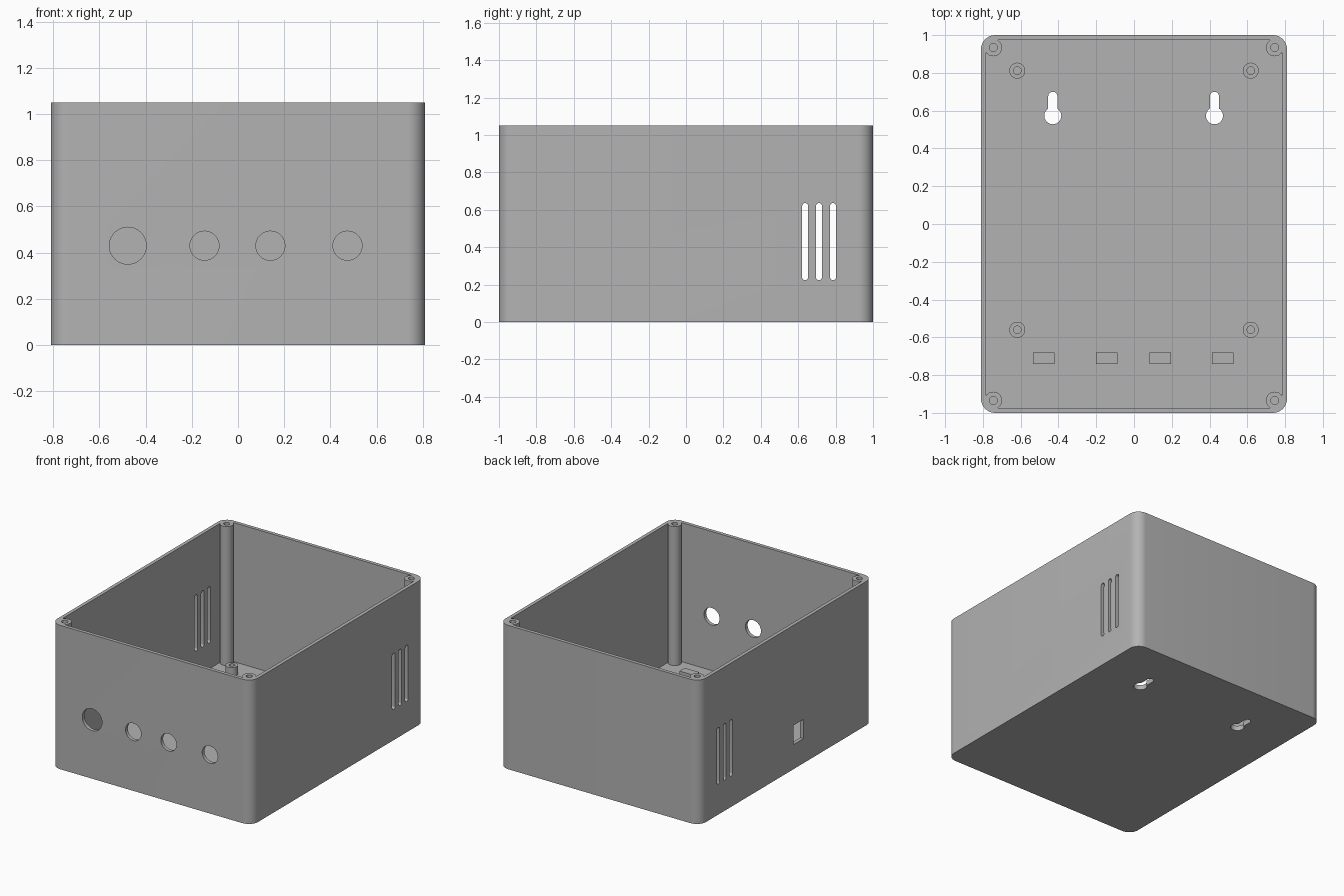
import bpy, bmesh, math

if "Cube" in bpy.data.objects:
    bpy.data.objects.remove(bpy.data.objects["Cube"], do_unlink=True)

W, D, H = 0.81, 1.0, 1.05      # half width, half depth, height
WALL, FLOOR = 0.026, 0.036

plastic = bpy.data.materials.new("grey plastic")
plastic.use_nodes = True
colour = (0.45, 0.45, 0.45, 1)
plastic.diffuse_color = colour
plastic.node_tree.nodes["Principled BSDF"].inputs["Base Color"].default_value = colour


def rounded(cu, cv, hu, hv, r, steps=10):
    """Rounded rectangle outline; r equal to a half size gives a slot or circle."""
    pts = []
    for k, (su, sv) in enumerate([(1, 1), (-1, 1), (-1, -1), (1, -1)]):
        for i in range(steps + 1):
            a = math.pi / 2 * (k + i / steps)
            pts.append((cu + su * (hu - r) + r * math.cos(a),
                        cv + sv * (hv - r) + r * math.sin(a)))
    return pts


def circle(cu, cv, r):
    return rounded(cu, cv, r, r, r)


def box(cu, cv, hu, hv):
    return [(cu + a * hu, cv + b * hv) for a, b in [(1, 1), (-1, 1), (-1, -1), (1, -1)]]


def prism(name, outline, low, high, axis="z"):
    """Extrude an outline along an axis from low to high."""
    place = {"z": lambda u, v, w: (u, v, w),
             "y": lambda u, v, w: (u, w, v),
             "x": lambda u, v, w: (w, u, v)}[axis]
    bm = bmesh.new()
    ends = [[bm.verts.new(place(u, v, w)) for u, v in outline] for w in (low, high)]
    n = len(outline)
    for ring in ends:
        bm.faces.new(ring)
    for i in range(n):
        j = (i + 1) % n
        bm.faces.new((ends[0][i], ends[0][j], ends[1][j], ends[1][i]))
    bmesh.ops.remove_doubles(bm, verts=bm.verts, dist=1e-5)
    bmesh.ops.recalc_face_normals(bm, faces=bm.faces)
    mesh = bpy.data.meshes.new(name)
    bm.to_mesh(mesh)
    bm.free()
    mesh.materials.append(plastic)
    obj = bpy.data.objects.new(name, mesh)
    bpy.context.collection.objects.link(obj)
    return obj


def cut(target, *shape):
    """Subtract a prism from the target."""
    tool = prism("cutter", *shape)
    subtract(target, tool)


def subtract(target, tool):
    mod = target.modifiers.new("cut", "BOOLEAN")
    mod.operation, mod.solver, mod.object = "DIFFERENCE", "EXACT", tool
    bpy.context.view_layer.objects.active = target
    bpy.ops.object.modifier_apply(modifier=mod.name)
    bpy.data.objects.remove(tool, do_unlink=True)


corners = [(sx * 0.745, sy * 0.934) for sx in (-1, 1) for sy in (-1, 1)]

# Open case: the cavity leaves a screw post standing in each corner
case = prism("case", rounded(0, 0, W, D, 0.075), 0, H)
cavity = prism("cavity", rounded(0, 0, W - WALL, D - WALL, 0.05), FLOOR, H + 0.1)
for x, y in corners:
    cut(cavity, circle(x, y, 0.046), -0.1, H + 0.2)
subtract(case, cavity)

# Screw holes in the posts
for x, y in corners:
    cut(case, circle(x, y, 0.021), H - 0.4, H + 0.1)

# Round connector holes in the front
for x, r in [(-0.477, 0.08), (-0.145, 0.063), (0.14, 0.063), (0.474, 0.063)]:
    cut(case, circle(x, 0.43, r), -D - 0.1, -D + 0.1, "y")

# Vent slots through both sides
for y in (0.637, 0.711, 0.786):
    for x in (-W, W):
        cut(case, rounded(y, 0.43, 0.016, 0.206, 0.016), x - 0.1, x + 0.1, "x")

# Square socket opening in one side only
cut(case, box(-0.14, 0.25, 0.055, 0.07), -W - 0.1, -W + 0.1, "x")

# Keyhole hangers in the floor
for x in (-0.43, 0.426):
    cut(case, circle(x, 0.573, 0.045), -0.1, 0.1)
    cut(case, rounded(x, 0.635, 0.024, 0.065, 0.024), -0.1, 0.1)

parts = [case]

# Board standoffs with screw holes
for x in (-0.618, 0.618):
    for y in (-0.56, 0.812):
        post = prism("board_standoff", circle(x, y, 0.042), FLOOR - 0.01, 0.1)
        cut(post, circle(x, y, 0.02), FLOOR, 0.2)
        parts.append(post)

# Support blocks behind the front holes
for x in (-0.479, -0.145, 0.14, 0.471):
    parts.append(prism("support_block", box(x, -0.71, 0.057, 0.03), FLOOR - 0.01, 0.13))

# Smooth round surfaces, keep edges sharp
bpy.ops.object.select_all(action="DESELECT")
for obj in parts:
    obj.select_set(True)
bpy.context.view_layer.objects.active = case
bpy.ops.object.shade_smooth_by_angle(angle=math.radians(30))
